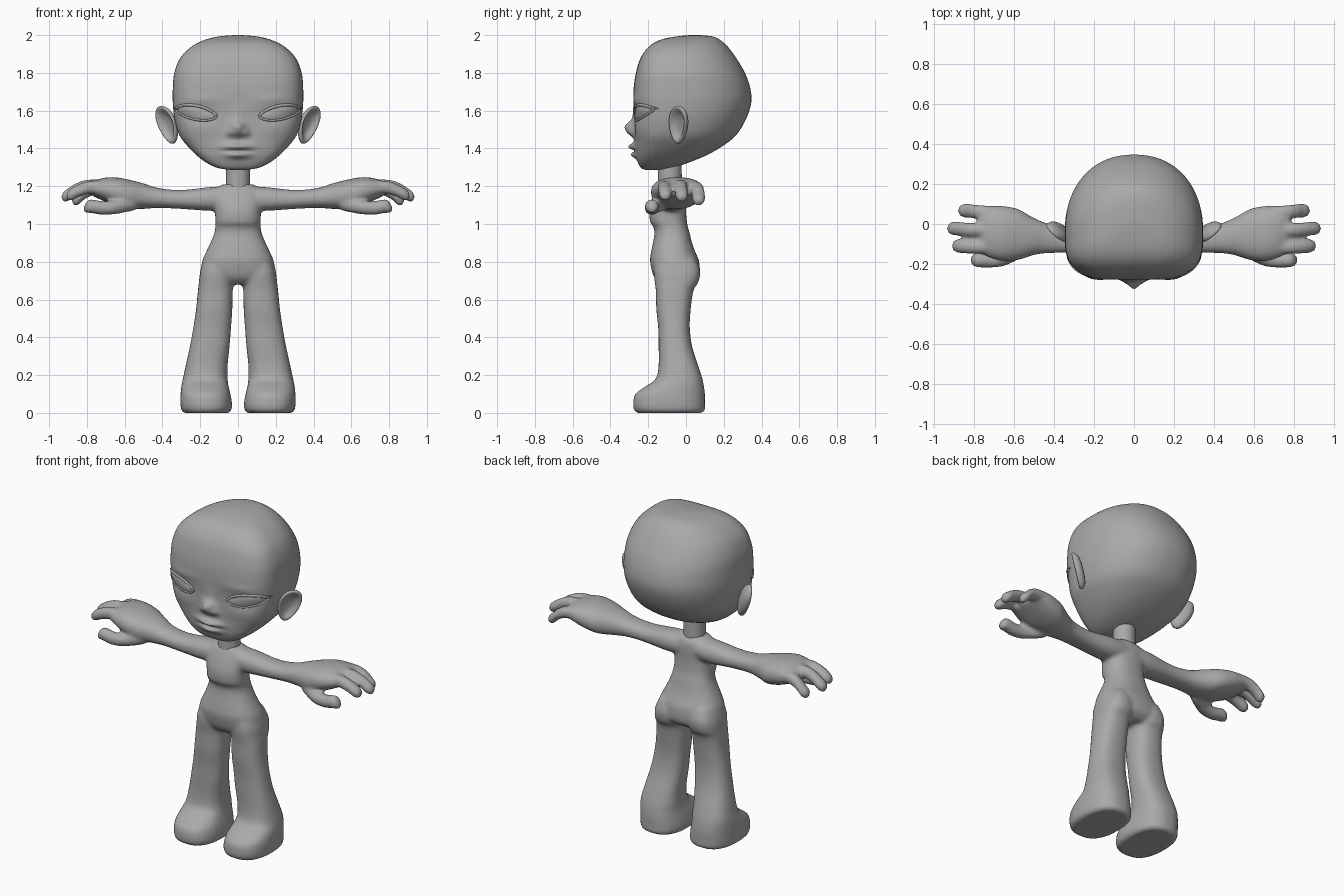
import bpy, bmesh, math
from mathutils import Vector, Matrix
from mathutils.bvhtree import BVHTree

if "Cube" in bpy.data.objects:
    bpy.data.objects.remove(bpy.data.objects["Cube"], do_unlink=True)

clay = bpy.data.materials.new("grey_clay")
clay.use_nodes = True
clay.diffuse_color = (.4, .4, .4, 1)
clay.node_tree.nodes["Principled BSDF"].inputs["Base Color"].default_value = clay.diffuse_color


def smooth_rows(rows, steps):
    """Catmull-Rom interpolation between cross-section rows."""
    out = []
    for i in range(len(rows) - 1):
        a, b, c, d = (rows[max(i - 1, 0)], rows[i], rows[i + 1], rows[min(i + 2, len(rows) - 1)])
        for k in range(steps):
            t = k / steps
            out.append([q + t * (r - p + t * (2 * p - 5 * q + 4 * r - s + t * (3 * (q - r) + s - p))) / 2
                        for p, q, r, s in zip(a, b, c, d)])
    return out + [list(rows[-1])]


def skin(bm, rings):
    """Bridge rings of points and cap both ends."""
    loops = [[bm.verts.new(p) for p in ring] for ring in rings]
    for a, b in zip(loops, loops[1:]):
        for i in range(len(a)):
            j = (i + 1) % len(a)
            bm.faces.new((a[i], a[j], b[j], b[i]))
    bm.faces.new(loops[0])
    bm.faces.new(loops[-1])


def loft(bm, rows, axis, power=2.3, steps=4, sides=32):
    """Rows are (position, u0, u1, v0, v1) along the z or x axis."""
    rings = []
    for pos, u0, u1, v0, v1 in smooth_rows(rows, steps):
        ring = []
        for i in range(sides):
            t = math.tau * i / sides
            c, s = math.cos(t), math.sin(t)
            r = (abs(c) ** power + abs(s) ** power) ** (-1 / power)
            u, v = (u0 + u1 + (u1 - u0) * r * c) / 2, (v0 + v1 + (v1 - v0) * r * s) / 2
            ring.append((u, v, pos) if axis == "z" else (pos, u, v))
        rings.append(ring)
    skin(bm, rings)


def finger(bm, path, r):
    """Round-tipped finger along x through the path points."""
    x, y, z = path[-1]
    rows = [(px, py - r, py + r, pz - r, pz + r) for px, py, pz in path]
    for ahead, size in ((.6, .82), (.9, .5), (1, .1)):
        q, drop = r * size, r * ahead * .4
        rows.append((x + r * ahead, y - q, y + q, z - drop - q, z - drop + q))
    loft(bm, rows, "x", 2, sides=20)


def finish(bm, name):
    bmesh.ops.recalc_face_normals(bm, faces=bm.faces)
    mesh = bpy.data.meshes.new(name)
    bm.to_mesh(mesh)
    bm.free()
    return link(name, mesh)


def link(name, data):
    ob = bpy.data.objects.new(name, data)
    bpy.context.collection.objects.link(ob)
    data.materials.append(clay)
    if isinstance(data, bpy.types.Mesh):
        data.shade_smooth()
    return ob


# Body: limbs of one side, mirrored, then the torso, fused into one skin
body = bmesh.new()
leg = [(.82, .03, .175, -.16, .05), (.75, .02, .2, -.17, .075), (.69, .025, .207, -.165, .065),
       (.65, .028, .212, -.16, .04), (.55, .03, .222, -.157, .025), (.45, .037, .237, -.147, .02),
       (.35, .045, .255, -.145, .033), (.25, .055, .277, -.145, .065), (.18, .055, .292, -.16, .087),
       (.14, .05, .3, -.215, .095), (.1, .04, .304, -.268, .1), (.05, .032, .305, -.28, .1),
       (.015, .035, .3, -.275, .1), (0, .05, .285, -.26, .085)]
arm = [(.05, -.15, 0, 1.075, 1.2), (.15, -.15, 0, 1.07, 1.195), (.3, -.145, -.01, 1.08, 1.18),
       (.42, -.145, 0, 1.085, 1.19), (.5, -.155, .03, 1.08, 1.215), (.58, -.18, .075, 1.08, 1.235),
       (.66, -.185, .09, 1.1, 1.248), (.73, -.165, .09, 1.13, 1.24), (.78, -.14, .085, 1.155, 1.215)]
loft(body, leg, "z", 2.5)
loft(body, arm, "x")
finger(body, [(.54, -.12, 1.11), (.64, -.17, 1.09), (.72, -.182, 1.085), (.78, -.18, 1.095)], .037)
finger(body, [(.7, -.115, 1.195), (.78, -.115, 1.195), (.84, -.113, 1.178), (.875, -.11, 1.16)], .035)
finger(body, [(.7, -.03, 1.2), (.8, -.03, 1.2), (.86, -.025, 1.18), (.9, -.022, 1.155)], .035)
finger(body, [(.7, .055, 1.19), (.77, .06, 1.185), (.82, .065, 1.16), (.845, .067, 1.135)], .035)
copy = bmesh.ops.duplicate(body, geom=body.verts[:] + body.edges[:] + body.faces[:])["geom"]
for v in copy:
    if isinstance(v, bmesh.types.BMVert):
        v.co.x *= -1

torso = [(.68, .12, -.13, .03), (.72, .195, -.17, .07), (.8, .19, -.19, .07), (.85, .17, -.185, .05),
         (.9, .146, -.175, .032), (.95, .126, -.167, .02), (.985, .12, -.172, .01), (1.01, .12, -.19, .005),
         (1.07, .122, -.192, 0), (1.13, .128, -.175, 0), (1.18, .12, -.155, -.005), (1.21, .08, -.14, -.03)]
loft(body, [(z, -w, w, f, b) for z, w, f, b in torso], "z", 2.4)
body_ob = finish(body, "body")
remesh = body_ob.modifiers.new("fuse", "REMESH")
remesh.mode = "VOXEL"
remesh.voxel_size = .011
remesh.use_smooth_shade = True
soften = body_ob.modifiers.new("soften", "SMOOTH")
soften.factor = .5
soften.iterations = 5

# Neck
neck = bmesh.new()
loft(neck, [(z, -w, w, -.085 - w, -.085 + w) for z, w in ((1.16, .066), (1.22, .063), (1.36, .062))], "z", 2)
finish(neck, "neck")

# Head: egg-like loft with a flatter face, features pushed out or in
profile = [(1.285, .02, -.21, -.15), (1.295, .1, -.235, -.09), (1.32, .16, -.25, 0), (1.36, .215, -.26, .1),
           (1.41, .265, -.264, .19), (1.47, .31, -.268, .265), (1.55, .335, -.272, .315),
           (1.64, .345, -.277, .345), (1.72, .345, -.277, .34), (1.8, .337, -.265, .312),
           (1.88, .305, -.24, .265), (1.94, .245, -.195, .22), (1.975, .175, -.135, .18),
           (1.993, .1, -.05, .14), (2, .02, .02, .08)]
# Bumps: x, z, spread in x, spread in z, push
bumps = [(0, 1.515, .04, .03, .05), (0, 1.48, .045, .022, .025), (0, 1.57, .035, .05, .008),
         (0, 1.41, .07, .017, .03), (0, 1.365, .06, .017, .022), (0, 1.4, .11, .06, .012),
         (0, 1.387, .06, .006, -.012)]
for s in (-1, 1):
    bumps += [(s * .045, 1.485, .018, .02, .012), (s * .22, 1.585, .09, .035, -.014),
              (s * .2, 1.66, .1, .025, .006), (s * .2, 1.5, .09, .04, .006)]
head = bmesh.new()
rings = []
for z, w, front, back in smooth_rows(profile, 8):
    mid = front + .37 * (back - front)
    ring = []
    for i in range(128):
        t = math.tau * i / 128
        c, s = math.cos(t), math.sin(t)
        depth, power = (mid - front, 3.3) if s < 0 else (back - mid, 2.2)
        r = (abs(c / w) ** power + abs(s / depth) ** power) ** (-1 / power)
        x, y = r * c, mid + r * s
        fade = max(0, -s) ** .5
        for bx, bz, sx, sz, push in bumps:
            y -= fade * push * math.exp(-((x - bx) / sx) ** 2 - ((z - bz) / sz) ** 2)
        ring.append((x, y, z))
    rings.append(ring)
skin(head, rings)
bmesh.ops.recalc_face_normals(head, faces=head.faces)
surface = BVHTree.FromBMesh(head)
finish(head, "head")


def on_face(x, z, lift):
    """Point on the front of the head, lifted forward."""
    hit = surface.ray_cast(Vector((x, -1, z)), Vector((0, 1, 0)))[0]
    return Vector((x, (hit.y if hit else -.2) - lift, z))


def almond(t, k):
    u, w = math.cos(t), math.sin(t)
    return .222 + .104 * u * k, 1.588 + k * (.018 * u + .035 * w * abs(w) ** .25)


# Eyes and ears on both sides
for side, s in (("left", 1), ("right", -1)):
    eye = bmesh.new()
    skin(eye, [[on_face(s * x, z, .003 + .014 * (1 - k * k))
                for x, z in (almond(math.tau * i / 40, k) for i in range(40))]
               for k in (1, .9, .75, .5, .25, .05)])
    finish(eye, side + "_eyeball")

    # Lids: a thin closed rim, plus a heavier upper lid running past the outer corner
    for part, points, thick in (
            ("eyelid_rim", [almond(math.tau * i / 40, 1.03) for i in range(40)], .006),
            ("upper_lid", [almond(math.pi * i / 24, 1.1) for i in range(25)], .008)):
        curve = bpy.data.curves.new(side + "_" + part, "CURVE")
        curve.dimensions = "3D"
        curve.bevel_depth = thick
        curve.bevel_resolution = 3
        curve.use_fill_caps = True
        line = curve.splines.new("POLY")
        line.points.add(len(points) - 1)
        line.use_cyclic_u = part == "eyelid_rim"
        for p, (x, z) in zip(line.points, points):
            p.co = (*on_face(s * x, z, .002), 1)
            p.radius = 1 if line.use_cyclic_u else .3 + math.sin(math.pi * line.points[:].index(p) / 24) * .7
        link(side + "_" + part, curve)

    # Ear: oval dish with a rolled rim, turned forward and leaning out
    ear = bmesh.new()
    dish = [(.05, -.03), (.6, -.028), (.9, -.014), (1, .004), (.94, .018), (.78, .016),
            (.6, -.002), (.3, -.01), (.05, -.01)]
    across, up = Vector((.72, .69, 0)), Vector((.28, 0, .96))
    facing = Vector((.69, -.72, 0))
    rings = []
    for r, d in dish:
        ring = []
        for i in range(28):
            t = math.tau * i / 28
            width = .066 * (1 + .2 * math.sin(t))
            p = across * (r * width * math.cos(t)) + up * (r * .108 * math.sin(t)) + facing * d
            p += Vector((.372, -.037, 1.525))
            ring.append((s * p.x, p.y, p.z))
        rings.append(ring)
    skin(ear, rings)
    finish(ear, side + "_ear").modifiers.new("round", "SUBSURF").levels = 1
